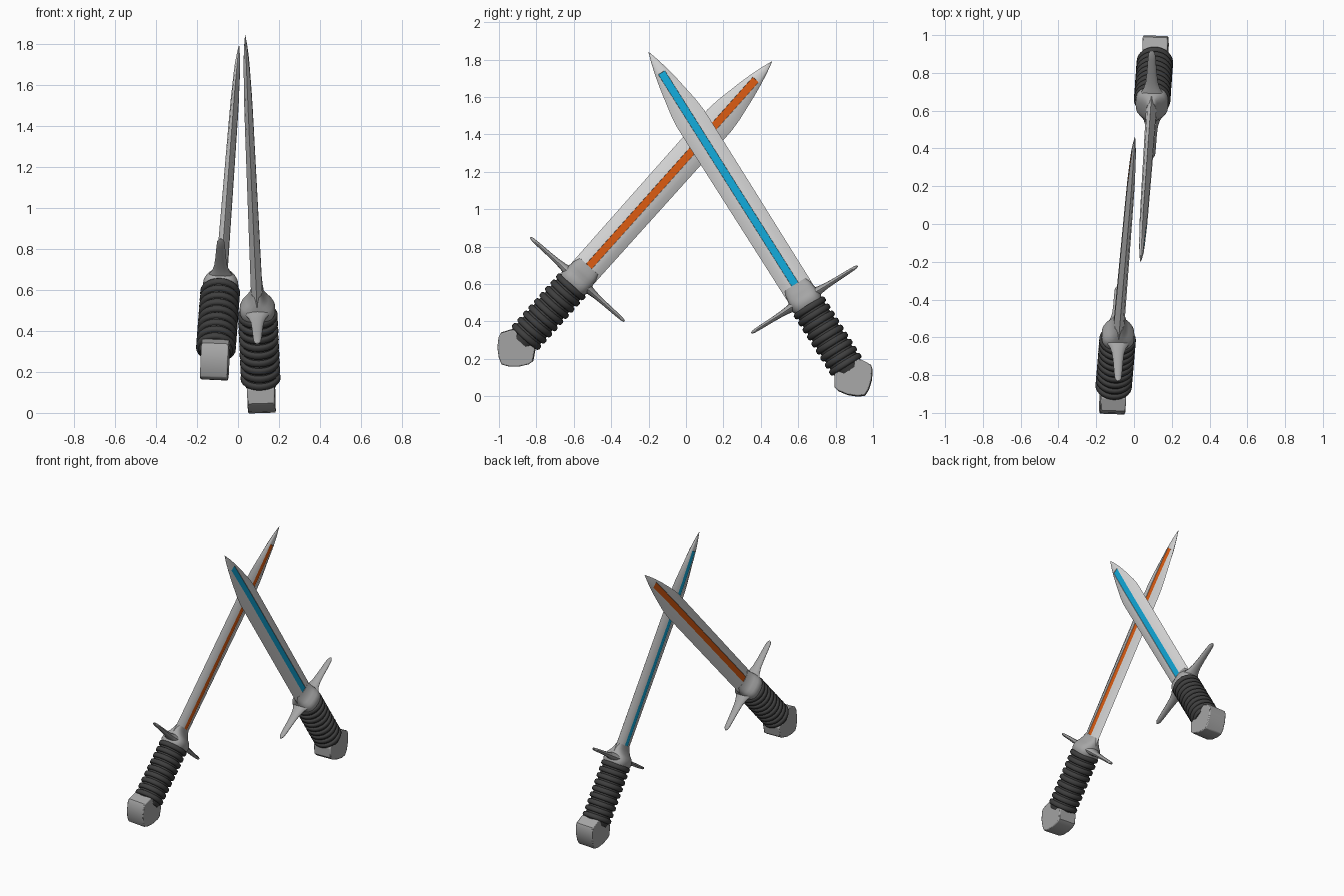
import bpy, bmesh, math
from mathutils import Vector, Matrix

if "Cube" in bpy.data.objects:
    bpy.data.objects.remove(bpy.data.objects["Cube"])


def material(name, rgb):
    m = bpy.data.materials.new(name)
    m.diffuse_color = (*rgb, 1)
    m.use_nodes = True
    m.node_tree.nodes["Principled BSDF"].inputs["Base Color"].default_value = m.diffuse_color
    return m


BLADE = material("bright_steel", (0.68, 0.68, 0.68))
FITTING = material("grey_steel", (0.38, 0.38, 0.38))
WRAP = material("dark_leather", (0.05, 0.05, 0.05))
ORANGE = material("orange_inlay", (0.74, 0.11, 0.006))
BLUE = material("blue_inlay", (0.006, 0.40, 0.70))


def finish(bm, name, mats, frame, angle=35):
    bmesh.ops.recalc_face_normals(bm, faces=bm.faces)
    me = bpy.data.meshes.new(name)
    bm.to_mesh(me)
    bm.free()
    for m in mats:
        me.materials.append(m)
    ob = bpy.data.objects.new(name, me)
    bpy.context.collection.objects.link(ob)
    ob.matrix_world = frame
    bpy.ops.object.select_all(action='DESELECT')
    ob.select_set(True)
    bpy.context.view_layer.objects.active = ob
    bpy.ops.object.shade_smooth_by_angle(angle=math.radians(angle))
    return ob


def loft(bm, rings):
    """Skin closed rings of equal size and cap both ends."""
    loops = [[bm.verts.new(p) for p in r] for r in rings]
    n = len(loops[0])
    for a, b in zip(loops, loops[1:]):
        for i in range(n):
            j = (i + 1) % n
            bm.faces.new((a[i], a[j], b[j], b[i]))
    bm.faces.new(loops[0])
    bm.faces.new(loops[-1])


def ellipse(a, b, n, power=1.0):
    pts = []
    for i in range(n):
        c, s = math.cos(2 * math.pi * i / n), math.sin(2 * math.pi * i / n)
        pts.append((a * math.copysign(abs(c) ** power, c),
                    b * math.copysign(abs(s) ** power, s)))
    return pts


# Local frame: x across the blade, y through its thickness, z from tip to pommel
def sword(prefix, tip, direction, inlay):
    s = -Vector(direction).normalized()
    w = (Vector((1, 0, 0)) - s * s.x).normalized()
    t = w.cross(s)
    frame = Matrix((t, w, s)).transposed().to_4x4()
    frame.translation = Vector(tip)

    # blade: lens section with a flat central strip, (distance, half width, half thickness)
    stations = [(0.0, 0.001, 0.001), (0.06, 0.020, 0.007), (0.13, 0.038, 0.012),
                (0.20, 0.053, 0.015), (0.28, 0.067, 0.017), (0.35, 0.079, 0.019),
                (0.42, 0.086, 0.020), (0.52, 0.086, 0.021), (1.50, 0.082, 0.028),
                (1.55, 0.081, 0.028)]
    rings = []
    for z, h, k in stations:
        f = min(0.021, h * 0.6)
        m = (f + h) / 2
        half = [(h, 0), (m, k * 0.68), (f, k), (-f, k), (-m, k * 0.68), (-h, 0)]
        ring = half + [(-m, -k * 0.68), (-f, -k), (f, -k), (m, -k * 0.68)]
        rings.append([(x, y, z) for x, y in ring])
    bm = bmesh.new()
    loft(bm, rings)
    bmesh.ops.recalc_face_normals(bm, faces=bm.faces)
    # coloured inlay on the central strip of both sides, slightly sunk
    strip = []
    for face in bm.faces:
        c = face.calc_center_median()
        if abs(c.x) < 0.004 and abs(face.normal.y) > 0.9 and 0.13 < c.z < 1.5:
            strip.append(face)
    bmesh.ops.inset_region(bm, faces=strip, thickness=0.001, depth=-0.003,
                           use_even_offset=True)
    for face in strip:
        face.material_index = 1
    finish(bm, prefix + "_blade", [BLADE, inlay], frame, 40)

    # flared collar between blade and grip
    bm = bmesh.new()
    prof = [(1.47, 0.066, 0.027), (1.50, 0.077, 0.036), (1.525, 0.081, 0.055),
            (1.545, 0.085, 0.076), (1.565, 0.088, 0.086), (1.59, 0.089, 0.087),
            (1.61, 0.080, 0.078)]
    loft(bm, [[(x, y, z) for x, y in ellipse(a, b, 24, 0.75)] for z, a, b in prof])
    finish(bm, prefix + "_collar", [FITTING], frame, 45)

    # tapering cross-guard arms
    arm = [(0.03, 0.075, 0.034), (0.07, 0.060, 0.028), (0.10, 0.043, 0.021),
           (0.14, 0.032, 0.016), (0.20, 0.026, 0.013), (0.28, 0.021, 0.011),
           (0.32, 0.017, 0.009), (0.337, 0.006, 0.004)]
    for side, label in ((1, "_guard_arm_a"), (-1, "_guard_arm_b")):
        bm = bmesh.new()
        loft(bm, [[(side * x, y, 1.565 + z) for y, z in ellipse(a, b, 12)]
                  for x, a, b in arm])
        finish(bm, prefix + label, [FITTING], frame, 50)

    # wrapped grip: nine rounded bands with grooves between
    bm = bmesh.new()
    start, count, pitch = 1.595, 9, 0.0445
    rings = []
    for i in range(count):
        for u, r in ((0.0, 0.082), (0.14, 0.083), (0.2, 0.092), (0.35, 0.097),
                     (0.7, 0.097), (0.85, 0.092), (0.9, 0.083)):
            rings.append([(x, y, start + (i + u) * pitch) for x, y in ellipse(r, r, 28)])
    rings.append([(x, y, start + count * pitch + 0.02) for x, y in ellipse(0.075, 0.075, 28)])
    loft(bm, rings)
    finish(bm, prefix + "_grip", [WRAP], frame, 40)

    # faceted pommel: outline extruded through the thickness
    half = [(0.078, 1.99), (0.114, 2.05), (0.108, 2.075), (0.076, 2.12), (0.035, 2.155)]
    outline = half + [(0, 2.172)] + [(-x, z) for x, z in reversed(half)]
    bm = bmesh.new()
    loft(bm, [[(x, y, z) for x, z in outline] for y in (-0.067, 0.067)])
    ob = finish(bm, prefix + "_pommel", [FITTING], frame, 30)
    bev = ob.modifiers.new("soft_edges", 'BEVEL')
    bev.width = 0.006
    bev.segments = 2
    bev.limit_method = 'ANGLE'
    bev.angle_limit = math.radians(50)


sword("orange_sword", (0.005, 0.46, 1.79), (0.057, 0.666, 0.746), ORANGE)
sword("blue_sword", (0.035, -0.20, 1.84), (-0.038, -0.533, 0.846), BLUE)
